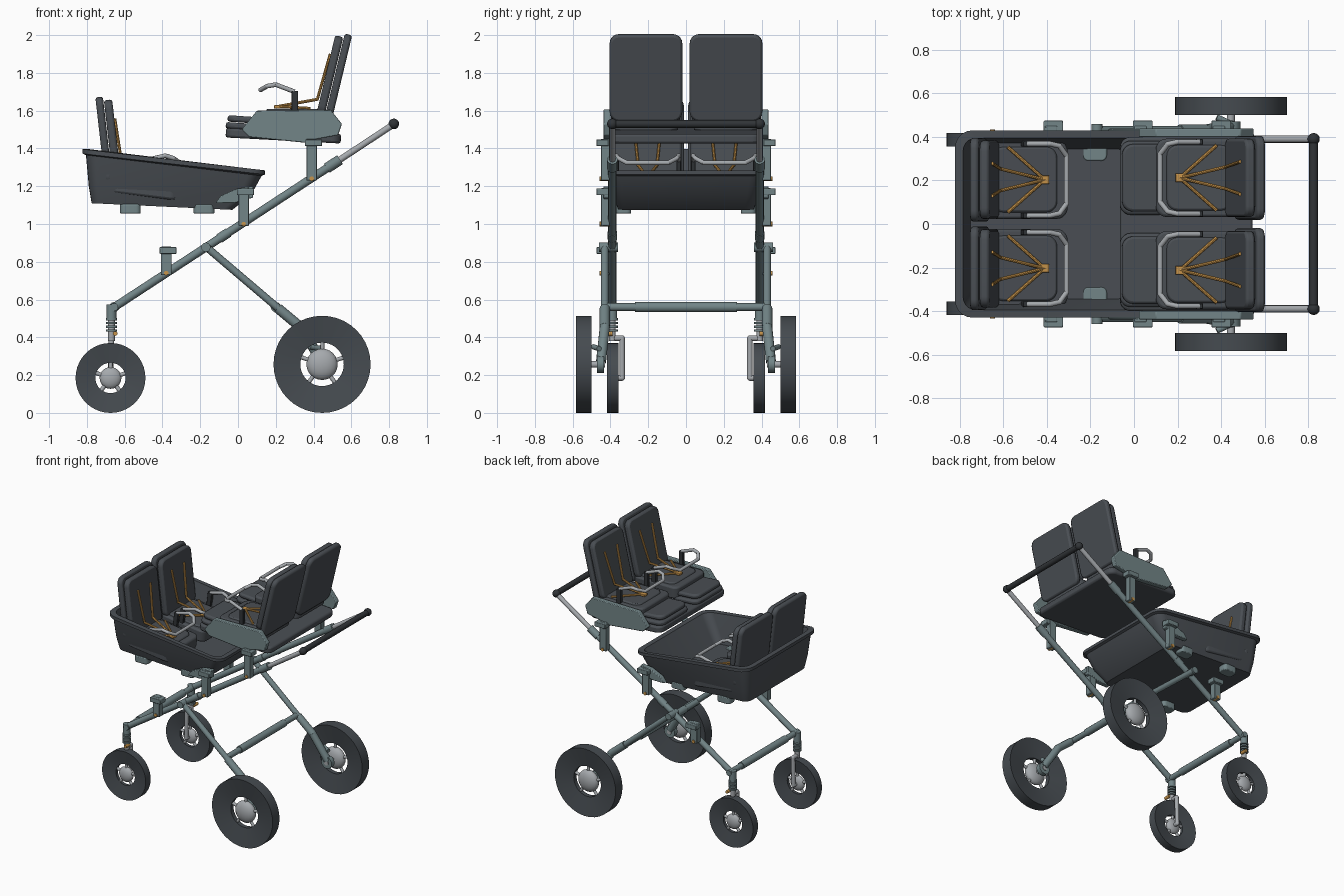
import bpy, bmesh
from math import pi, sin, cos, radians
from mathutils import Matrix, Vector

if "Cube" in bpy.data.objects:
    bpy.data.objects.remove(bpy.data.objects["Cube"])


def material(name, r, g, b):
    m = bpy.data.materials.new(name)
    m.use_nodes = True
    m.diffuse_color = (r, g, b, 1)
    m.node_tree.nodes["Principled BSDF"].inputs["Base Color"].default_value = (r, g, b, 1)
    return m


FABRIC = material("slate fabric", 0.068, 0.077, 0.088)
TYRE = material("tyre rubber", 0.06, 0.07, 0.08)
FRAME = material("grey green frame", 0.17, 0.235, 0.245)
METAL = material("light metal", 0.38, 0.4, 0.42)
STRAP = material("orange strap", 0.58, 0.3, 0.07)
GRIP = material("dark grip", 0.03, 0.034, 0.038)


def finish(name, bm, mat, matrix=None, bevel=0.0, smooth=True):
    if matrix:
        bm.transform(matrix)
    bmesh.ops.recalc_face_normals(bm, faces=bm.faces)
    mesh = bpy.data.meshes.new(name)
    bm.to_mesh(mesh)
    bm.free()
    mesh.materials.append(mat)
    ob = bpy.data.objects.new(name, mesh)
    bpy.context.collection.objects.link(ob)
    if bevel:
        mod = ob.modifiers.new("soft edge", "BEVEL")
        mod.width, mod.segments, mod.limit_method = bevel, 2, "ANGLE"
    if smooth:
        bpy.ops.object.select_all(action="DESELECT")
        ob.select_set(True)
        bpy.context.view_layer.objects.active = ob
        bpy.ops.object.shade_smooth_by_angle(angle=radians(35))
    return ob


def tube(name, pts, r, mat, matrix=None, sides=12):
    """Round bar along points, with ball joints at the bends."""
    bm = bmesh.new()
    pts = [Vector(p) for p in pts]
    for a, b in zip(pts, pts[1:]):
        d = b - a
        place = Matrix.Translation((a + b) / 2) @ d.to_track_quat("Z", "Y").to_matrix().to_4x4()
        bmesh.ops.create_cone(bm, cap_ends=True, segments=sides, radius1=r, radius2=r,
                              depth=d.length, matrix=place)
    for p in pts[1:-1]:
        bmesh.ops.create_uvsphere(bm, u_segments=sides, v_segments=6, radius=r,
                                  matrix=Matrix.Translation(p))
    return finish(name, bm, mat, matrix)


def box(name, center, size, mat, matrix=None, bevel=0.004):
    bm = bmesh.new()
    bmesh.ops.create_cube(bm, size=1, matrix=Matrix.Translation(center) @ Matrix.Diagonal((*size, 1)))
    return finish(name, bm, mat, matrix, bevel)


def rounded_rect(x0, x1, hy, r, n=5):
    pts = []
    for k, (cx, cy) in enumerate(((x1 - r, hy - r), (x0 + r, hy - r), (x0 + r, r - hy), (x1 - r, r - hy))):
        for i in range(n + 1):
            a = (k + i / n) * pi / 2
            pts.append((cx + r * cos(a), cy + r * sin(a)))
    return pts


def prism(name, pts, mat, matrix=None, bevel=0.0):
    """Extrude a list of 3D points by the vector given as the last item."""
    bm = bmesh.new()
    face = bm.faces.new([bm.verts.new(p) for p in pts[:-1]])
    new = bmesh.ops.extrude_face_region(bm, geom=[face])["geom"]
    bmesh.ops.translate(bm, verts=[v for v in new if isinstance(v, bmesh.types.BMVert)], vec=pts[-1])
    return finish(name, bm, mat, matrix, bevel)


def cushion(name, center, length, width, thick, tilt, mat, matrix):
    outline = [(x, y, -thick / 2) for x, y in rounded_rect(-length / 2, length / 2, width / 2, 0.05)]
    place = matrix @ Matrix.Translation(center) @ Matrix.Rotation(radians(tilt), 4, "Y")
    return prism(name, outline + [(0, 0, thick)], mat, place, 0.012)


def lathe(name, profile, mat, center, steps=40):
    """Spin (radius, y) points round the y axis through the center."""
    bm = bmesh.new()
    rings = [[bm.verts.new((r * cos(2 * pi * i / steps), y, r * sin(2 * pi * i / steps)))
              for i in range(steps)] for r, y in profile]
    for a, b in zip(rings, rings[1:] + rings[:1]):
        for i in range(steps):
            j = (i + 1) % steps
            bm.faces.new((a[i], a[j], b[j], b[i]))
    return finish(name, bm, mat, Matrix.Translation(center))


def wheel(name, x, y, r, hole, width):
    c = Vector((x, y, r))
    h, t = width / 2, width / 5
    lathe(name + "_tyre", [(r, -h), (r, h), (hole, t), (hole, -t)], TYRE, c)
    bm = bmesh.new()
    bmesh.ops.create_uvsphere(bm, u_segments=20, v_segments=12, radius=hole * 0.72,
                              matrix=Matrix.Diagonal((1, 0.5, 1, 1)))
    finish(name + "_hub", bm, METAL, Matrix.Translation(c))
    for i in range(5):
        a = 2 * pi * i / 5 + 0.3
        tip = c + Vector((cos(a), 0, sin(a))) * hole * 1.05
        tube(f"{name}_spoke_{i}", [c, tip], 0.011, METAL)


def main_z(x):
    return 0.55 + (x + 0.67) * 0.98 / 1.5


# Both sides of the undercarriage
for side, s in (("left", 1), ("right", -1)):
    y = 0.39 * s

    def at(x, z, yy=y):
        return (x, yy, z)

    wheel("front_wheel_" + side, -0.675, 0.387 * s, 0.185, 0.08, 0.06)
    wheel("rear_wheel_" + side, 0.445, 0.542 * s, 0.257, 0.115, 0.083)

    # Main rail with telescoping handle arm
    tube("main_rail_" + side, [at(-0.67, 0.55), at(0.5, main_z(0.5))], 0.022, FRAME)
    tube("rail_collar_" + side, [at(0.47, main_z(0.47)), at(0.54, main_z(0.54))], 0.028, FRAME)
    tube("rail_joint_" + side, [at(-0.1, main_z(-0.1)), at(-0.05, main_z(-0.05))], 0.026, FRAME)
    tube("handle_arm_" + side, [at(0.5, main_z(0.5)), at(0.82, 1.525)], 0.017, METAL)
    bm = bmesh.new()
    bmesh.ops.create_uvsphere(bm, u_segments=16, v_segments=10, radius=0.028)
    finish("handle_knuckle_" + side, bm, GRIP, Matrix.Translation(at(0.825, 1.53)))

    # Rear leg, lower sleeve and axle
    ly = 0.43 * s
    tube("rear_leg_" + side, [at(-0.17, 0.88, ly), at(0.3, 0.48, ly)], 0.02, FRAME)
    tube("rear_leg_sleeve_" + side, [at(0.21, 0.555, ly), at(0.33, 0.455, ly), at(0.445, 0.27, 0.45 * s)], 0.027, FRAME)
    tube("leg_pivot_" + side, [at(-0.17, 0.877, 0.36 * s), at(-0.17, 0.877, 0.46 * s)], 0.025, FRAME)
    tube("rear_axle_" + side, [at(0.445, 0.257, 0.43 * s), at(0.445, 0.257, 0.55 * s)], 0.018, METAL)
    tube("brake_drum_" + side, [at(0.445, 0.257, 0.435 * s), at(0.445, 0.257, 0.47 * s)], 0.045, FRAME)
    tube("brake_lever_" + side, [at(0.445, 0.34, 0.46 * s), at(0.38, 0.35, 0.49 * s)], 0.014, FRAME)

    # Caster stem, spring and single-sided fork
    tube("caster_stem_" + side, [at(-0.67, 0.38), at(-0.67, 0.5)], 0.018, METAL)
    tube("caster_head_" + side, [at(-0.67, 0.5), at(-0.67, 0.575)], 0.026, FRAME)
    for i in range(4):
        tube(f"spring_coil_{side}_{i}", [at(-0.67, 0.43 + i * 0.02), at(-0.67, 0.442 + i * 0.02)], 0.03, FRAME)
    tube("fork_arm_" + side, [at(-0.67, 0.395), at(-0.67, 0.395, 0.338 * s), at(-0.675, 0.185, 0.338 * s),
                              at(-0.675, 0.185)], 0.015, METAL)
    tube("caster_lock_" + side, [at(-0.65, 0.42), at(-0.65, 0.42, 0.435 * s)], 0.012, STRAP)

    # Clamps riding on the rail
    for i, (x, z0, z1) in enumerate(((-0.38, 0.73, 0.88), (0.03, 0.99, 1.19), (0.39, 1.23, 1.45))):
        box(f"clamp_{side}_{i}", at(x, (z0 + z1) / 2, 0.428 * s), (0.055, 0.045, z1 - z0), FRAME)
        box(f"clamp_cap_{side}_{i}", at(x + 0.01, z1 - 0.02, 0.442 * s), (0.09, 0.065, 0.035), FRAME)
        tube(f"clamp_button_{side}_{i}", [at(x, z0 + 0.01), at(x, z0 + 0.01, 0.457 * s)], 0.012, STRAP)

    # Side carriers for tub and upper seat
    carriers = {
        "tub_carrier_": ((-0.12, 1.11), (-0.09, 1.15), (0, 1.19), (0.08, 1.2), (0.08, 1.14), (-0.02, 1.11)),
        "seat_carrier_": ((0.02, 1.5), (0.1, 1.6), (0.49, 1.605), (0.55, 1.53), (0.53, 1.47), (0.42, 1.45),
                          (0.36, 1.43), (0.06, 1.46)),
    }
    for name, shape in carriers.items():
        prism(name + side, [at(x, z, 0.4 * s) for x, z in shape] + [(0, 0.038 * s, 0)], FRAME, bevel=0.005)
    for i, x in enumerate((-0.57, -0.18)):
        outline = [(px, py, 0) for px, py in rounded_rect(-0.055, 0.055, 0.04, 0.025)]
        prism(f"tub_foot_{side}_{i}", outline + [(0, 0, 0.05)], FRAME,
              Matrix.Translation((x, 0.33 * s, 1.055)), 0.006)

# Cross bars and push handle
for name, x in (("front", -0.655), ("rear", 0.2)):
    tube(name + "_cross_bar", [(x, -0.42, 0.56), (x, 0.42, 0.56)], 0.021, FRAME)
    tube(name + "_cross_sleeve", [(x, -0.27, 0.56), (x, 0.27, 0.56)], 0.027, FRAME)
tube("push_handle", [(0.825, -0.38, 1.53), (0.825, 0.38, 1.53)], 0.021, GRIP)

# Tub: lofted rings of (x0, x1, half width, corner, left z, right z)
rings = ((-0.775, -0.03, 0.36, 0.05, 1.11, 1.075), (-0.79, 0.07, 0.385, 0.06, 1.2, 1.155),
         (-0.805, 0.125, 0.41, 0.07, 1.365, 1.255), (-0.822, 0.143, 0.43, 0.08, 1.372, 1.262),
         (-0.822, 0.143, 0.43, 0.08, 1.396, 1.284), (-0.785, 0.106, 0.395, 0.06, 1.396, 1.284),
         (-0.75, -0.03, 0.345, 0.05, 1.125, 1.095))
bm = bmesh.new()
loops = []
for x0, x1, hy, r, z0, z1 in rings:
    loops.append([bm.verts.new((x, y, z0 + (z1 - z0) * (x - x0) / (x1 - x0)))
                  for x, y in rounded_rect(x0, x1, hy, r)])
for a, b in zip(loops, loops[1:]):
    for i in range(len(a)):
        j = (i + 1) % len(a)
        bm.faces.new((a[i], a[j], b[j], b[i]))
bm.faces.new(loops[0])
bm.faces.new(loops[-1])
finish("tub", bm, FABRIC)


def seat(name, yc, matrix):
    """One padded seat facing local -x, with bumper bar and harness."""
    cushion(name + "_back", (0.53, yc, 1.775), 0.47, 0.385, 0.04, -76.5, FABRIC, matrix)
    cushion(name + "_back_pad", (0.486, yc, 1.785), 0.43, 0.36, 0.044, -76.5, FABRIC, matrix)
    cushion(name + "_seat_pad", (0.29, yc, 1.555), 0.38, 0.36, 0.09, 0, FABRIC, matrix)
    cushion(name + "_seat_top", (0.3, yc, 1.6), 0.3, 0.3, 0.02, 0, FABRIC, matrix)
    bar = [(0.3, -0.165, 1.7), (0.2, -0.165, 1.738), (0.155, -0.155, 1.73), (0.12, -0.11, 1.71)]
    bar += [(x, -y, z) for x, y, z in reversed(bar)]
    tube(name + "_bumper_bar", [(x, yc + y, z) for x, y, z in bar], 0.012, METAL, matrix)
    for i, s in enumerate((1, -1)):
        box(f"{name}_bumper_post_{i}", (0.3, yc + 0.165 * s, 1.64), (0.035, 0.025, 0.13), GRIP, matrix)
        tube(f"{name}_shoulder_strap_{i}", [(0.21, yc, 1.622), (0.42, yc + 0.05 * s, 1.66),
             (0.488, yc + 0.075 * s, 1.9)], 0.008, STRAP, matrix, 8)
        tube(f"{name}_lap_strap_{i}", [(0.21, yc, 1.622), (0.38, yc + 0.15 * s, 1.612)], 0.008, STRAP, matrix, 8)
    box(name + "_buckle", (0.21, yc, 1.62), (0.04, 0.04, 0.018), STRAP, matrix)


# Lower seats are turned round and tipped forward inside the tub
lower = (Matrix.Translation((-0.41, 0, 1.246)) @ Matrix.Rotation(radians(7), 4, "Y")
         @ Matrix.Rotation(pi, 4, "Z") @ Matrix.Translation((-0.21, 0, -1.62)))
upper = Matrix.Identity(4)
for side, yc in (("left", 0.212), ("right", -0.212)):
    seat("upper_seat_" + side, yc, upper)
    seat("lower_seat_" + side, yc * 0.96, lower)
    for i, z in enumerate((1.515, 1.552)):
        cushion(f"leg_rest_{side}_{i}", (0.05, yc, z), 0.23 - 0.02 * i, 0.34 - 0.03 * i, 0.034, 4, FABRIC, upper)
cushion("upper_seat_base", (0.24, 0, 1.467), 0.61, 0.8, 0.05, 3, FABRIC, upper)
